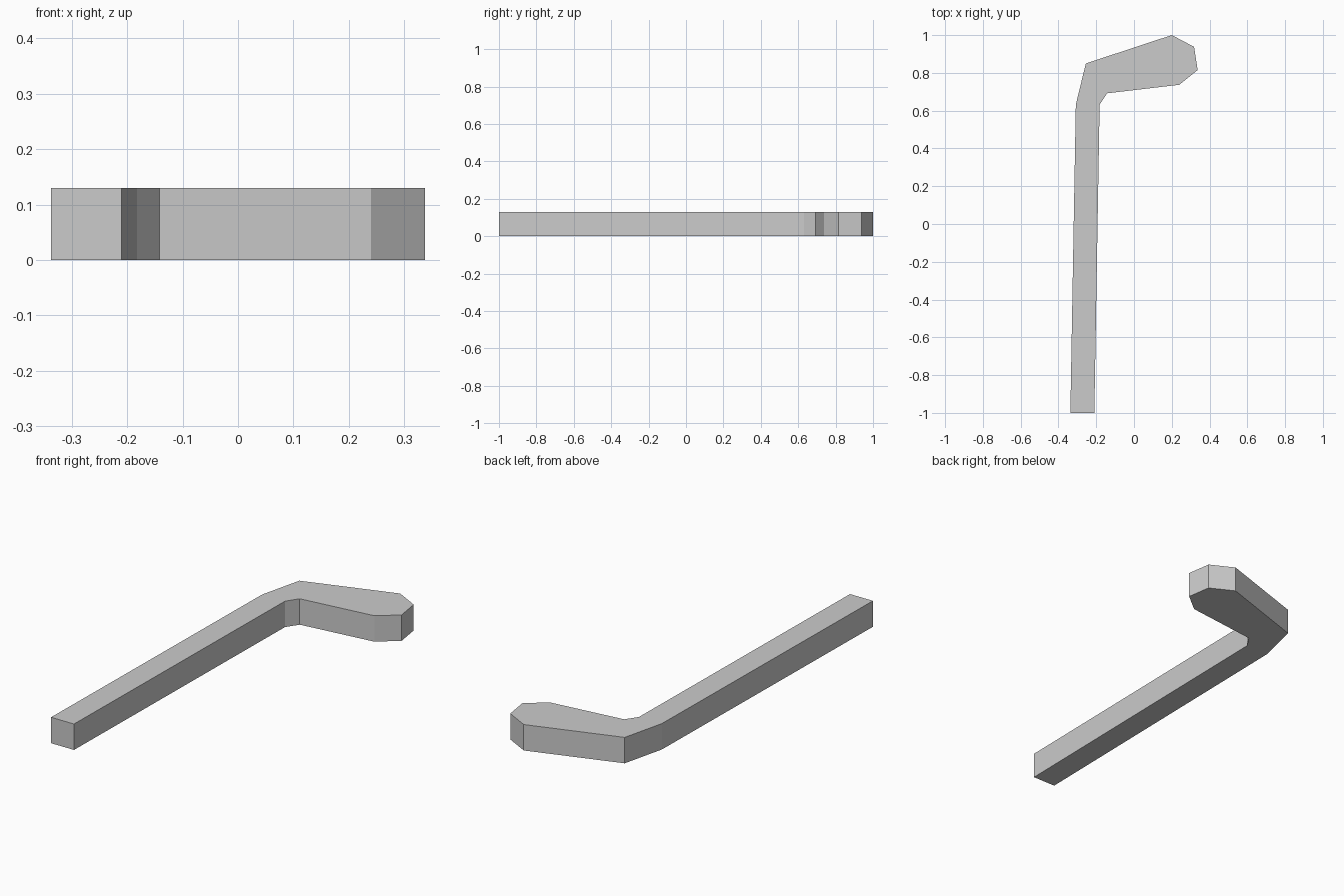
import bpy
import bmesh

cube = bpy.data.objects.get("Cube")
if cube:
    bpy.data.objects.remove(cube, do_unlink=True)

THICKNESS = 0.13

# Plain grey finish
grey = bpy.data.materials.new("light_grey")
grey.use_nodes = True
colour = (0.6, 0.6, 0.6, 1)
grey.diffuse_color = colour
grey.node_tree.nodes["Principled BSDF"].inputs["Base Color"].default_value = colour

# Outline: long straight shaft, bend, then a flared blunt head
shaft_end = [(-0.337, -1), (-0.21, -1)]
inner_bend = [(-0.182, 0.632), (-0.142, 0.692)]
head = [(0.24, 0.737), (0.337, 0.815), (0.318, 0.938), (0.2, 1)]
outer_bend = [(-0.255, 0.85), (-0.308, 0.632)]
outline = shaft_end + inner_bend + head + outer_bend

# Extrude the outline into a flat-sided solid
bm = bmesh.new()
base = bm.faces.new([bm.verts.new((x, y, 0)) for x, y in outline])
extruded = bmesh.ops.extrude_face_region(bm, geom=[base], use_keep_orig=True)
top_verts = [g for g in extruded["geom"] if isinstance(g, bmesh.types.BMVert)]
bmesh.ops.translate(bm, verts=top_verts, vec=(0, 0, THICKNESS))
bmesh.ops.recalc_face_normals(bm, faces=bm.faces[:])

mesh = bpy.data.meshes.new("bent_stick")
bm.to_mesh(mesh)
bm.free()
mesh.materials.append(grey)
stick = bpy.data.objects.new("bent_stick", mesh)
bpy.context.scene.collection.objects.link(stick)
